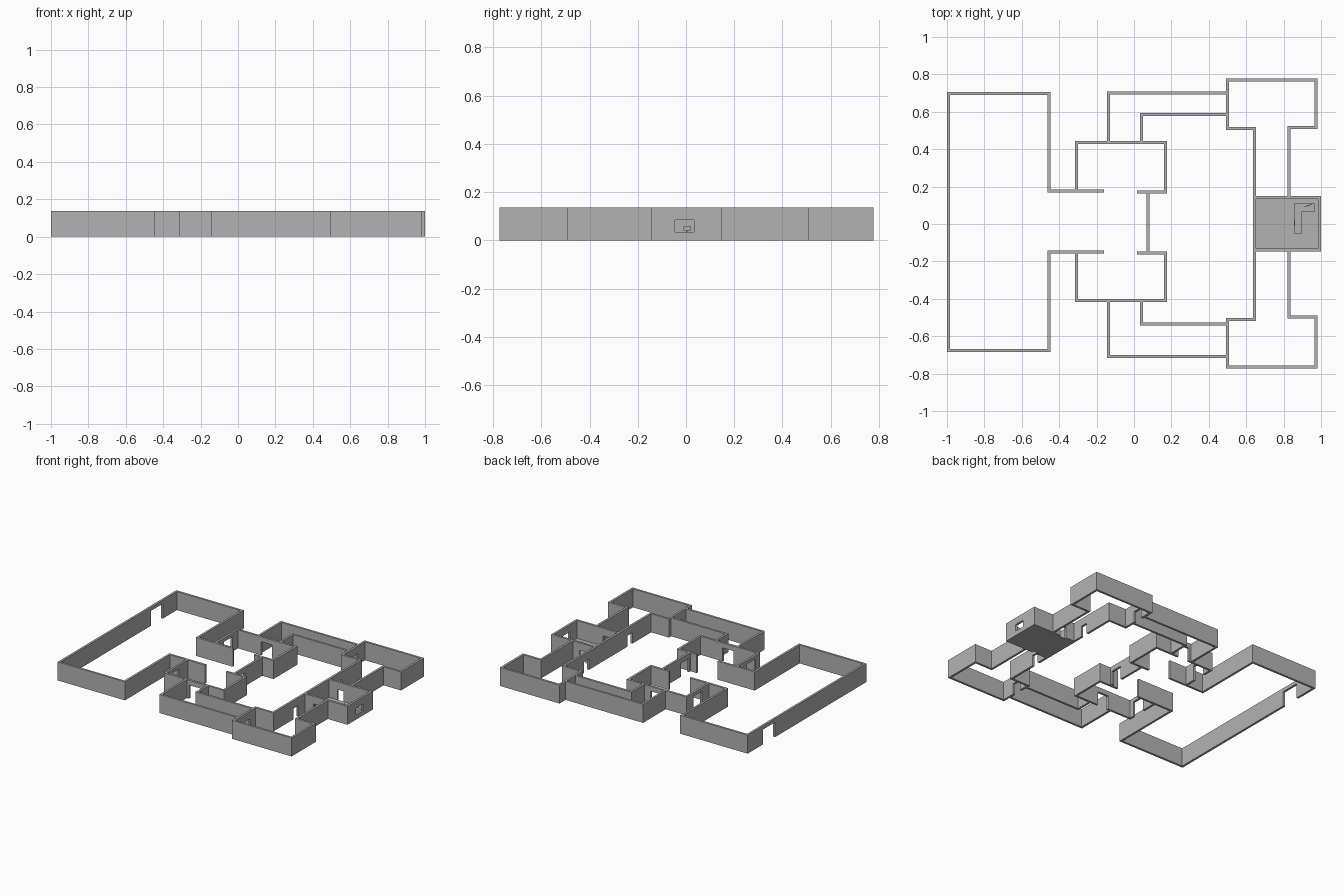
import bpy, bmesh
from mathutils import Matrix, Vector

if "Cube" in bpy.data.objects:
    bpy.data.objects.remove(bpy.data.objects["Cube"], do_unlink=True)

T = 0.016        # wall thickness
H = 0.137        # wall height

grey = bpy.data.materials.new("plain grey")
grey.use_nodes = True
grey.diffuse_color = (0.45, 0.45, 0.45, 1)
grey.node_tree.nodes["Principled BSDF"].inputs["Base Color"].default_value = (0.45, 0.45, 0.45, 1)


def add_box(bm, lo, hi, tilt=None):
    lo, hi = Vector(lo), Vector(hi)
    turn = tilt or Matrix.Identity(4)
    m = Matrix.Translation((lo + hi) / 2) @ turn @ Matrix.Diagonal((*(hi - lo), 1))
    bmesh.ops.create_cube(bm, size=1, matrix=m)


def finish(name, bm):
    mesh = bpy.data.meshes.new(name)
    bm.to_mesh(mesh)
    bm.free()
    mesh.materials.append(grey)
    obj = bpy.data.objects.new(name, mesh)
    bpy.context.collection.objects.link(obj)
    return obj


def walls(name, path, openings=None):
    """Wall run along an axis-aligned path; both ends butt against their neighbours.
    openings: segment index -> (from, to, sill, head), measured along the segment's axis."""
    openings = openings or {}
    bm = bmesh.new()
    last = len(path) - 2
    for i, (p, q) in enumerate(zip(path, path[1:])):
        axis = 0 if abs(q[0] - p[0]) > abs(q[1] - p[1]) else 1
        sign = 1 if q[axis] > p[axis] else -1
        start = p[axis] + sign * T / 2
        end = q[axis] + sign * (T / 2 if i < last else -T / 2)
        a, b = sorted((start, end))
        side = p[1 - axis]

        def piece(u, v, z0, z1):
            if v - u < 1e-4 or z1 - z0 < 1e-4:
                return
            lo, hi = [0, 0, z0], [0, 0, z1]
            lo[axis], hi[axis] = u, v
            lo[1 - axis], hi[1 - axis] = side - T / 2, side + T / 2
            add_box(bm, lo, hi)

        if i in openings:
            u, v, sill, head = openings[i]
            piece(a, u, 0, H)
            piece(v, b, 0, H)
            piece(u, v, 0, sill)
            piece(u, v, head, H)
        else:
            piece(a, b, 0, H)
    return finish(name, bm)


def door(centre, width, head):
    return (centre - width / 2, centre + width / 2, 0, head)


# Large hall with its entrance
walls("hall_walls",
      [(-.152, .176), (-.455, .176), (-.455, .698), (-.992, .698),
       (-.992, -.677), (-.455, -.677), (-.455, -.15), (-.152, -.15)],
      {3: door(.455, .14, .11)})

# Cross wall between the two side rooms
walls("cross_wall", [(.076, .172), (.076, -.155)], {0: door(-.085, .09, .1)})

# Side room, corridor and wing, once at the back and once at the front
sides = (
    ("back", 1, .176, .435, .172, .70, .585, .77, .51, .515, .142),
    ("front", -1, -.15, -.408, -.155, -.708, -.535, -.765, -.51, -.497, -.138),
)
for name, s, stub, room, lip, outer, inner, wing, neck, step, cell in sides:
    walls(name + "_side_room_walls",
          [(-.308, stub), (-.308, room), (.168, room), (.168, lip), (.007, lip)],
          {0: door(s * .315, .1, .11), 1: door(-.065, .09, .1)})
    walls(name + "_corridor_outer_wall", [(-.136, room), (-.136, outer), (.5, outer)])
    walls(name + "_corridor_inner_wall", [(.04, room), (.04, inner), (.5, inner)])
    walls(name + "_wing_walls",
          [(.83, cell), (.83, step), (.973, step), (.973, wing), (.5, wing),
           (.5, neck), (.645, neck), (.645, -s * T / 2)],
          {4: door((outer + inner) / 2, .07, .08), 6: door(s * .255, .055, .08)})

# Guard room with a window and two doors
walls("guard_room_walls",
      [(.645, -.138), (.992, -.138), (.992, .142), (.645, .142)],
      {0: door(.745, .05, .08), 1: (-.045, .033, .035, .085), 2: door(.745, .05, .08)})

bm = bmesh.new()
add_box(bm, (.653, -.13, 0), (.984, .134, .004))
finish("guard_room_floor", bm)

# Corner desk
bm = bmesh.new()
add_box(bm, (.855, -.05, .004), (.895, .065, .033))
add_box(bm, (.855, .065, .004), (.965, .11, .033))
finish("corner_desk", bm)

# Two small screens on the desk
bm = bmesh.new()
add_box(bm, (.858, -.01, .042), (.862, .02, .058))
add_box(bm, (.858, .003, .033), (.862, .007, .042))
finish("desk_screen", bm)

bm = bmesh.new()
add_box(bm, (.91, .096, .033), (.95, .1, .055), Matrix.Rotation(.35, 4, 'Z'))
finish("corner_screen", bm)
